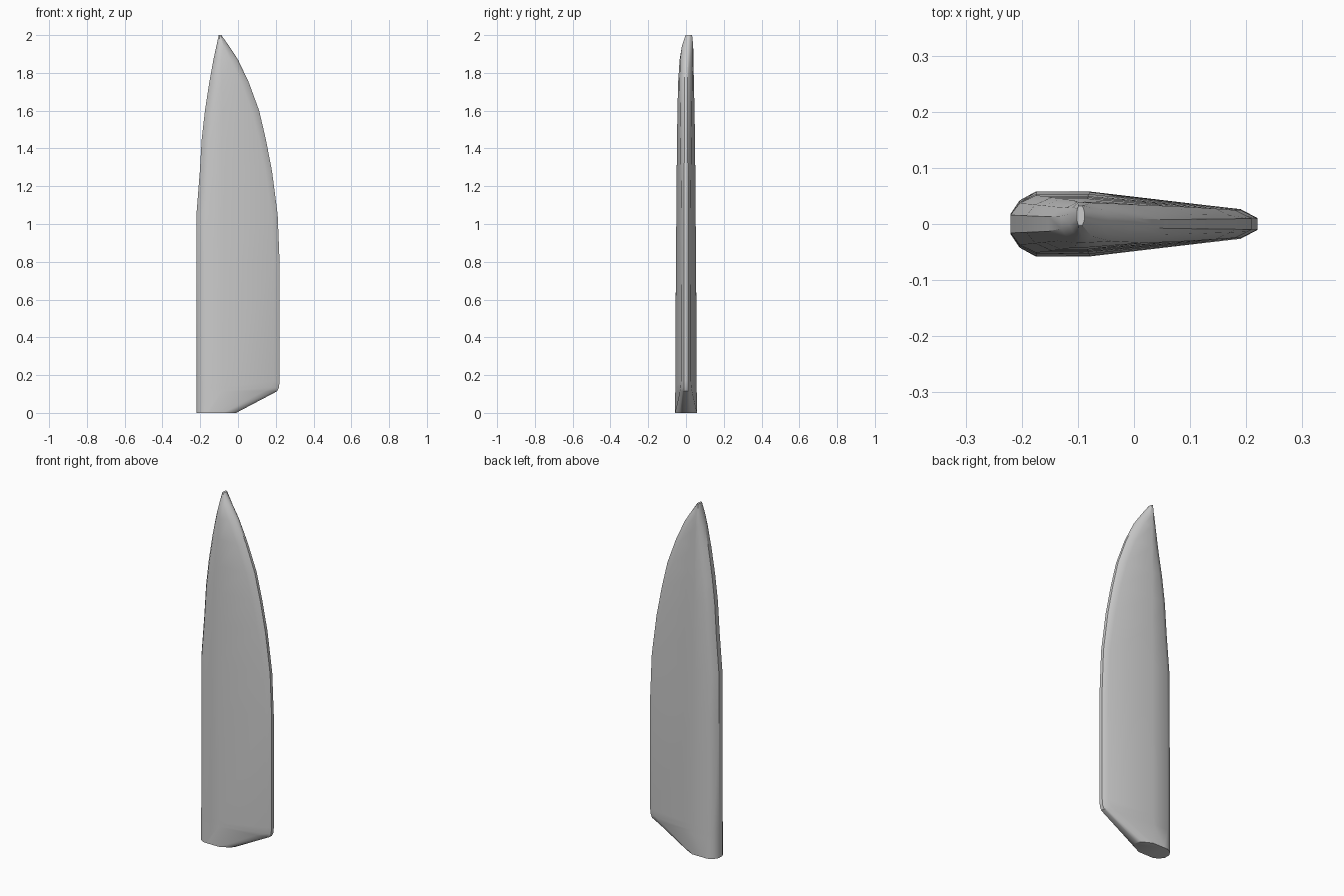
import bpy, bmesh, math

if "Cube" in bpy.data.objects:
    bpy.data.objects.remove(bpy.data.objects["Cube"])

# Stations up the blade: height, left edge x, right edge x, thickness scale, y shift, bevel on right edge
STATIONS = [
    (0.00, -0.22, -0.01, 1.00, 0.0, 0.07),
    (0.115, -0.22, 0.208, 0.98, 0.0, 0.07),
    (0.135, -0.22, 0.217, 0.98, 0.0, 0.045),
    (0.17, -0.22, 0.22, 0.98, 0.0, 0.03),
    (0.80, -0.22, 0.22, 0.92, 0.0, 0.03),
    (1.05, -0.22, 0.21, 0.88, 0.0, 0.03),
    (1.28, -0.202, 0.18, 0.85, 0.0, 0.035),
    (1.45, -0.192, 0.147, 0.82, 0.0, 0.035),
    (1.60, -0.175, 0.112, 0.78, 0.0, 0.04),
    (1.75, -0.152, 0.057, 0.72, 0.0, 0.04),
    (1.87, -0.13, 0.0, 0.63, 0.003, 0.04),
    (1.94, -0.115, -0.046, 0.52, 0.008, 0.03),
    (2.00, -0.102, -0.088, 0.30, 0.015, 0.004),
]


def half_thickness(x):
    # Full near the spine, tapering in a straight wedge to the cutting edge
    return 0.058 - max(0.0, x + 0.08) * 0.031 / 0.27


def section(left, right, scale, shift, bevel):
    w = right - left
    k = min(1.0, w / 0.2)
    a, b, m = left + 0.045 * k, right - bevel, left + max(0.32 * w, 0.05 * k)
    half = [
        (left, 0.018), (left + 0.016 * k, 0.042),
        (a, half_thickness(a)), (m, half_thickness(m)),
        (b, half_thickness(b)), (right - 0.25 * bevel, 0.55 * half_thickness(b)),
        (right, 0.011),
    ]
    lower = [(x, shift - y * scale) for x, y in half]
    upper = [(x, shift + y * scale) for x, y in reversed(half)]
    return lower + upper


# Blade lofted through the stations
bm = bmesh.new()
rings = []
for z, left, right, scale, shift, bevel in STATIONS:
    rings.append([bm.verts.new((x, y, z)) for x, y in section(left, right, scale, shift, bevel)])
for lo, hi in zip(rings, rings[1:]):
    n = len(lo)
    for i in range(n):
        j = (i + 1) % n
        bm.faces.new((lo[i], lo[j], hi[j], hi[i]))
bm.faces.new(list(reversed(rings[0])))
bm.faces.new(rings[-1])
bmesh.ops.recalc_face_normals(bm, faces=bm.faces)

mesh = bpy.data.meshes.new("blade")
bm.to_mesh(mesh)
bm.free()
blade = bpy.data.objects.new("blade", mesh)
bpy.context.collection.objects.link(blade)

bpy.context.view_layer.objects.active = blade
blade.select_set(True)
bpy.ops.object.shade_smooth_by_angle(angle=math.radians(35))
